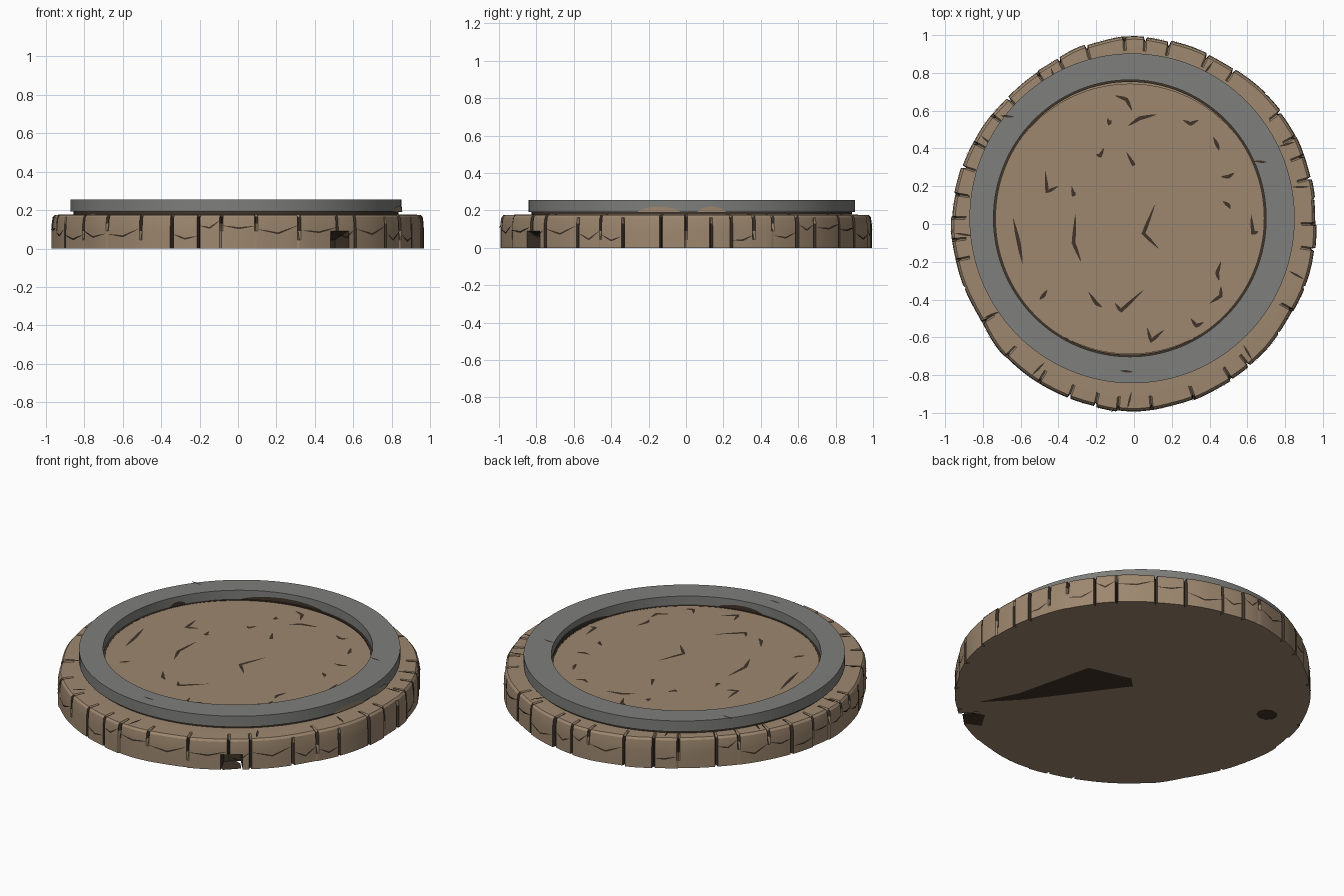
import bpy, bmesh, math, random
from mathutils import Vector

if "Cube" in bpy.data.objects:
    bpy.data.objects.remove(bpy.data.objects["Cube"])

random.seed(7)


def material(name, rgb):
    m = bpy.data.materials.new(name)
    m.diffuse_color = (*rgb, 1)
    m.use_nodes = True
    m.node_tree.nodes["Principled BSDF"].inputs["Base Color"].default_value = m.diffuse_color
    return m


TAN = material("tan stone", (0.34, 0.245, 0.16))
GREY = material("grey stone", (0.21, 0.21, 0.20))
DARK = material("dark crack", (0.05, 0.034, 0.022))


def finish(bm, name, mats, normals=True):
    if normals:
        bmesh.ops.recalc_face_normals(bm, faces=bm.faces[:])
    me = bpy.data.meshes.new(name)
    bm.to_mesh(me)
    bm.free()
    for m in mats:
        me.materials.append(m)
    ob = bpy.data.objects.new(name, me)
    bpy.context.collection.objects.link(ob)
    bpy.context.view_layer.objects.active = ob
    ob.select_set(True)
    bpy.ops.object.shade_smooth_by_angle(angle=math.radians(25))
    ob.select_set(False)
    return ob


def loft(bm, loops, closed=False):
    """Join equal-sized vertex loops with quads; returns the faces row by row."""
    n, rows = len(loops[0]), []
    pairs = list(zip(loops, loops[1:])) + ([(loops[-1], loops[0])] if closed else [])
    for a, b in pairs:
        rows.append([bm.faces.new((a[i], a[(i + 1) % n], b[(i + 1) % n], b[i])) for i in range(n)])
    return rows


# Outline of the worn stone slab: radius every 15 degrees
RADII = [.963, .97, .98, .98, .975, .985, .998, .98, .955, .95, .955, .96,
         .968, .96, .955, .98, .985, .988, .998, .985, .975, .972, .962, .968]


def outline(a):
    t = (a / math.radians(15)) % 24
    i, f = int(t) % 24, t % 1
    f = f * f * (3 - 2 * f)
    return RADII[i] * (1 - f) + RADII[(i + 1) % 24] * f


# Slab: wall of blocks separated by narrow V joints, with a notch at the front
N = 720
LEVELS = [(0, 0), (.045, 0), (.09, 0), (.13, .001), (.163, .006), (.175, .016), (.177, .075)]
joints = {}
k = 0
while k < N - 8:
    joints[k] = random.choice([(0, 7), (0, 7), (2, 7), (0, 4), (3, 7)])
    k += random.randint(12, 28)
chips = {k: random.uniform(-.004, .004) for k in range(N)}
edges = sorted(joints)
block = {}
for a, b in zip(edges, edges[1:] + [N]):
    shift = random.uniform(-.006, .004)
    for k in range(a, b):
        block[k] = shift


def wall_radius(k):
    return outline(2 * math.pi * k / N) + block[k % N]


def notch(k, lev):
    return lev < 2 and abs(k - 606) < 7


bm = bmesh.new()
loops = []
for lev, (z, inset) in enumerate(LEVELS):
    loop = []
    for k in range(N):
        a = 2 * math.pi * k / N
        r = wall_radius(k) - inset
        if k in joints and joints[k][0] <= lev < joints[k][1]:
            r -= .025 if lev < 5 else 0
        if notch(k, lev):
            r -= .11
        zz = z
        if k in joints and lev == 5 and joints[k][1] == 7:
            zz, r = z - .02, r - .012
        loop.append(bm.verts.new((r * math.cos(a), r * math.sin(a), zz)))
    loops.append(loop)
loops.append([bm.verts.new((.80 * math.cos(2 * math.pi * k / N), .80 * math.sin(2 * math.pi * k / N), .178))
              for k in range(N)])
rows = loft(bm, loops)
for lev, row in enumerate(rows[:5]):
    for k, f in enumerate(row):
        cut = any(j in joints and joints[j][0] <= lev and lev + 1 <= joints[j][1] - 1
                  for j in (k, (k + 1) % N))
        if cut or (lev < 2 and (notch(k, lev) or notch(k + 1, lev))):
            f.material_index = 1
bm.faces.new(loops[-1])
bm.faces.new(loops[0][::-1])
finish(bm, "stone_slab", [TAN, DARK])


# Elliptical rings
def ring(name, mat, profile, n=128):
    """profile entries: centre x, centre y, radius x, radius y, z"""
    bm = bmesh.new()
    loops = [[bm.verts.new((cx + rx * math.cos(2 * math.pi * i / n),
                            cy + ry * math.sin(2 * math.pi * i / n), z)) for i in range(n)]
             for cx, cy, rx, ry, z in profile]
    loft(bm, loops, True)
    return finish(bm, name, [mat])


OUT, INN = (-.01, .03, .861, .873), (-.022, .03, .722, .733)
ring("grey_ring", GREY, [(*OUT, .192), (*OUT, .256), (*INN, .256), (*INN, .192)])
ring("dark_seam", DARK, [(-.01, .03, .845, .857, .17), (-.01, .03, .845, .857, .195),
                         (-.022, .03, .709, .722, .203), (-.022, .03, .709, .722, .17)])


# Raised floor inside the ring
bm = bmesh.new()
bmesh.ops.create_cone(bm, cap_ends=True, segments=96, radius1=.716, radius2=.716, depth=.03)
for v in bm.verts:
    v.co += Vector((-.022, .027, .187))
finish(bm, "inner_floor", [TAN])


# Cracks: tapered ribbons drawn in 2D and mapped on to a surface
def ribbon(bm, pts, width, place):
    pts = [Vector(p) for p in pts]
    fine = []
    for a, b in zip(pts, pts[1:]):
        fine += [a.lerp(b, i / 4) for i in range(4)]
    fine.append(pts[-1])
    last, prev = len(fine) - 1, None
    for i, p in enumerate(fine):
        d = (fine[min(i + 1, last)] - fine[max(i - 1, 0)]).normalized()
        w = width * (.12 + .88 * math.sin(math.pi * i / last)) / 2
        side = Vector((-d.y, d.x)) * w
        pair = [bm.verts.new(place(*(p + side))), bm.verts.new(place(*(p - side)))]
        if prev:
            bm.faces.new((prev[0], prev[1], pair[1], pair[0]))
        prev = pair


FLOOR = [.11, .1, .05, -.05, .13, -.13, -.64, .03, -.61, -.1, -.59, -.21, -.31, .05, -.32, -.1, -.28, -.2,
         -.47, .28, -.46, .17, -.4, .2, -.33, .2, -.32, .15, -.31, .17, -.1, .68, -.04, .66, -.01, .6,
         -.03, .52, .03, .56, .12, .58, -.14, .56, -.13, .53, -.12, .55, -.2, .37, -.18, .36, -.16, .4,
         -.04, .38, 0, .31, -.02, .35, .26, .55, .3, .53, .34, .55, .42, .46, .44, .42, .45, .39,
         .46, .25, .5, .25, .53, .27, .47, .12, .5, .1, .51, .08, .62, .05, .63, -.05, .66, -.04,
         .46, -.2, .44, -.26, .45, -.3, .4, -.42, .46, -.38, .46, -.33, -.1, -.42, -.07, -.46, .05, -.35,
         -.24, -.36, -.2, -.42, -.17, -.44, -.5, -.4, -.48, -.38, -.46, -.35, .07, -.55, .09, -.62, .16, -.56,
         .3, -.5, .33, -.54, .37, -.52]
bm = bmesh.new()
for i in range(0, len(FLOOR), 6):
    c = FLOOR[i:i + 6]
    ribbon(bm, [c[0:2], c[2:4], c[4:6]], .02, lambda x, y: (x, y, .2045))
finish(bm, "floor_cracks", [DARK])

# Cracks running sideways across the wall blocks, from joint to joint
bm = bmesh.new()


def on_wall(u, z):
    r = wall_radius(round(u * N / (2 * math.pi))) + .004 - max(0, z - .12) * .12
    return (r * math.cos(u), r * math.sin(u), z)


for a, b in zip(edges, edges[1:]):
    if random.random() < .7:
        z = random.uniform(.05, .13)
        a2, b2 = [2 * math.pi * q / N for q in (a + 1, b - 1)]
        ribbon(bm, [(a2, z + random.uniform(-.02, .02)), ((a2 + b2) / 2, z - .015),
                    (b2, z + random.uniform(-.01, .03))], .009, on_wall)
finish(bm, "wall_cracks", [DARK], False)

# Short cracks on the slab rim and the ring top
bm = bmesh.new()
for deg in (12, 27, 64, 118, 150, 183, 212, 236, 268, 311, 342):
    a = math.radians(deg)
    r1 = outline(a) - .02
    ribbon(bm, [(r1 * math.cos(a), r1 * math.sin(a)),
                ((r1 - .09) * math.cos(a + .02), (r1 - .09) * math.sin(a + .02))], .012,
           lambda x, y: (x, y, .181))
for x, y in ((-.04, -.78), (-.67, .57), (.67, .33)):
    ribbon(bm, [(x - .035, y + .003), (x + .035, y - .003)], .012, lambda x, y: (x, y, .258))
finish(bm, "rim_cracks", [DARK])


# Dark gaps along the inside of the ring, and stone worn over its outside
def band(name, mat, base, grow, spans, z0, height):
    bm = bmesh.new()
    cx, cy, rx, ry = base
    for d0, d1 in spans:
        prev = None
        for i in range(17):
            a = math.radians(d0 + (d1 - d0) * i / 16)
            x, y = cx + (rx + grow) * math.cos(a), cy + (ry + grow) * math.sin(a)
            h = height * math.sin(math.pi * i / 16) ** .5 if 0 < i < 16 else .001
            pair = [bm.verts.new((x, y, z0)), bm.verts.new((x, y, z0 + h))]
            if prev:
                bm.faces.new((prev[0], pair[0], pair[1], prev[1]))
            prev = pair
    finish(bm, name, [mat], False)


band("inner_gaps", DARK, INN, -.004, [(85, 125), (148, 156), (-20, 30), (-90, -68)], .2, .027)
band("worn_stone", TAN, OUT, .004, [(-19, -4), (2, 12)], .19, .03)

# Broken patches on the underside
bm = bmesh.new()
PATCHES = [[(.47, -.40), (.36, .05), (.11, .11), (.05, .05), (.41, -.44), (.58, -.62)],
           [(.40, -.80), (.46, -.70), (.52, -.72), (.56, -.77), (.49, -.84)],
           [(-.70 + .06 * math.cos(t * .7), .28 + .055 * math.sin(t * .7)) for t in range(9)]]
for patch in PATCHES:
    f = bm.faces.new([bm.verts.new((x, y, -.002)) for x, y in patch])
    f.normal_update()
    if f.normal.z > 0:
        f.normal_flip()
finish(bm, "underside_patches", [DARK], False)
